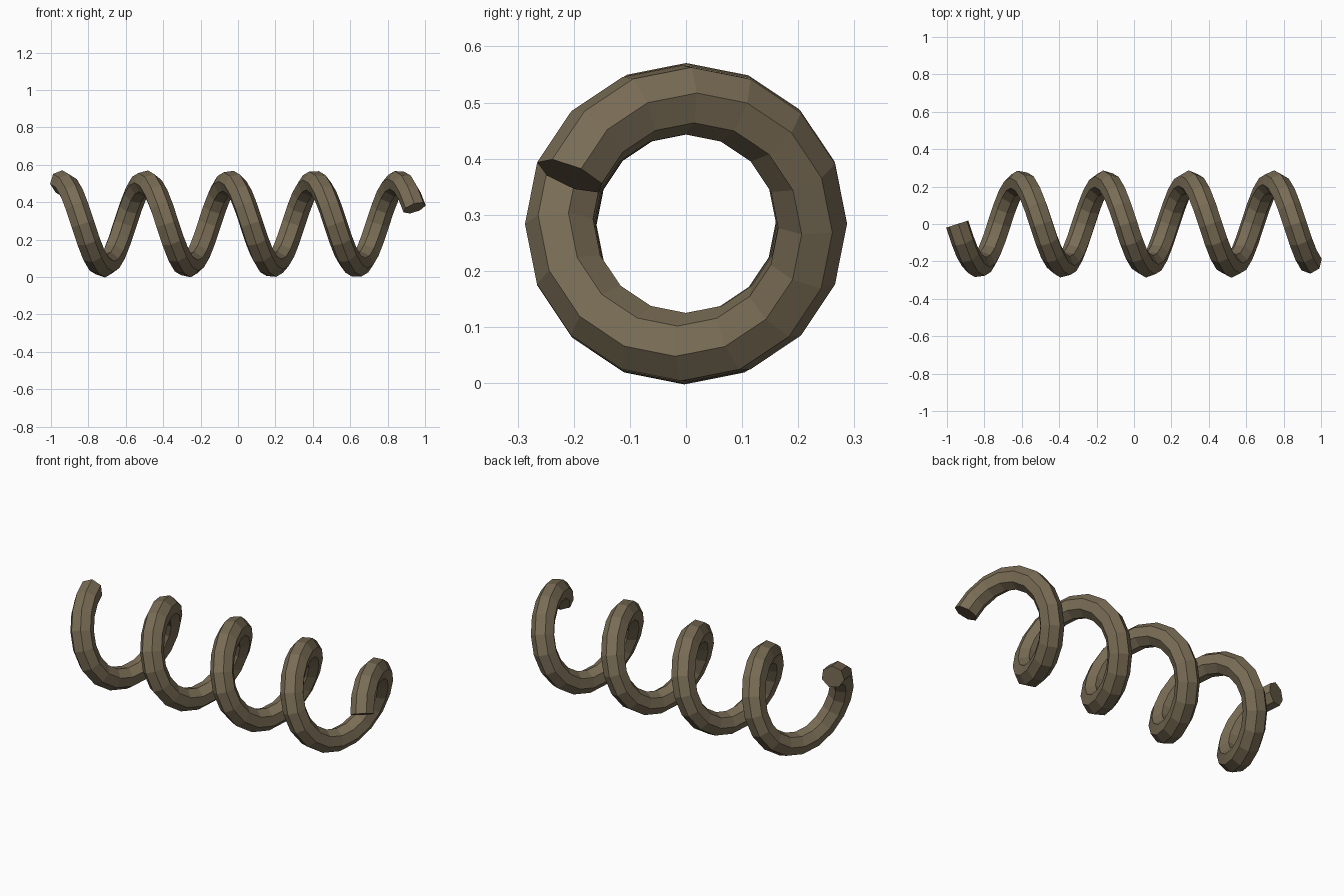
import bpy, bmesh
from math import sin, cos, pi, radians, sqrt
from mathutils import Vector

if "Cube" in bpy.data.objects:
    bpy.data.objects.remove(bpy.data.objects["Cube"])

COIL_R, TUBE_R, PITCH = 0.223, 0.064, 0.451   # coil radius, tube radius, advance per turn
STEPS, SEGMENTS, SIDES = 16, 67, 7            # rings per turn, tube segments, tube sides
CENTRE_Z = 0.284
START_X = -PITCH * SEGMENTS / STEPS / 2


def ring(bm, i):
    """One tube cross-section, square to the helix path."""
    turns = i / STEPS
    a = turns * 2 * pi
    out = Vector((0, -sin(a), cos(a)))
    tangent = Vector((PITCH / (2 * pi), -COIL_R * cos(a), -COIL_R * sin(a))).normalized()
    side = out.cross(tangent)
    if side.x < 0:
        side = -side
    centre = Vector((START_X + PITCH * turns, 0, CENTRE_Z)) + out * COIL_R
    # the profile turns slowly around the path, as a swept tube does
    phase = radians(78 + 109 * (turns - 3.5))
    verts = []
    for k in range(SIDES):
        p = phase + 2 * pi * k / SIDES
        verts.append(bm.verts.new(centre + TUBE_R * (cos(p) * out + sin(p) * side)))
    return verts


# coil tube with flat end caps
bm = bmesh.new()
rings = [ring(bm, i) for i in range(SEGMENTS + 1)]
for r0, r1 in zip(rings, rings[1:]):
    for k in range(SIDES):
        n = (k + 1) % SIDES
        bm.faces.new((r0[k], r0[n], r1[n], r1[k]))
bm.faces.new(rings[0])
bm.faces.new(rings[-1])
bmesh.ops.recalc_face_normals(bm, faces=bm.faces[:])

mesh = bpy.data.meshes.new("coil_spring")
bm.to_mesh(mesh)
bm.free()
coil = bpy.data.objects.new("coil_spring", mesh)
bpy.context.collection.objects.link(coil)

# dull brown
mat = bpy.data.materials.new("dull_brown")
mat.diffuse_color = (0.19, 0.15, 0.09, 1)
mat.use_nodes = True
mat.node_tree.nodes["Principled BSDF"].inputs["Base Color"].default_value = mat.diffuse_color
mesh.materials.append(mat)
